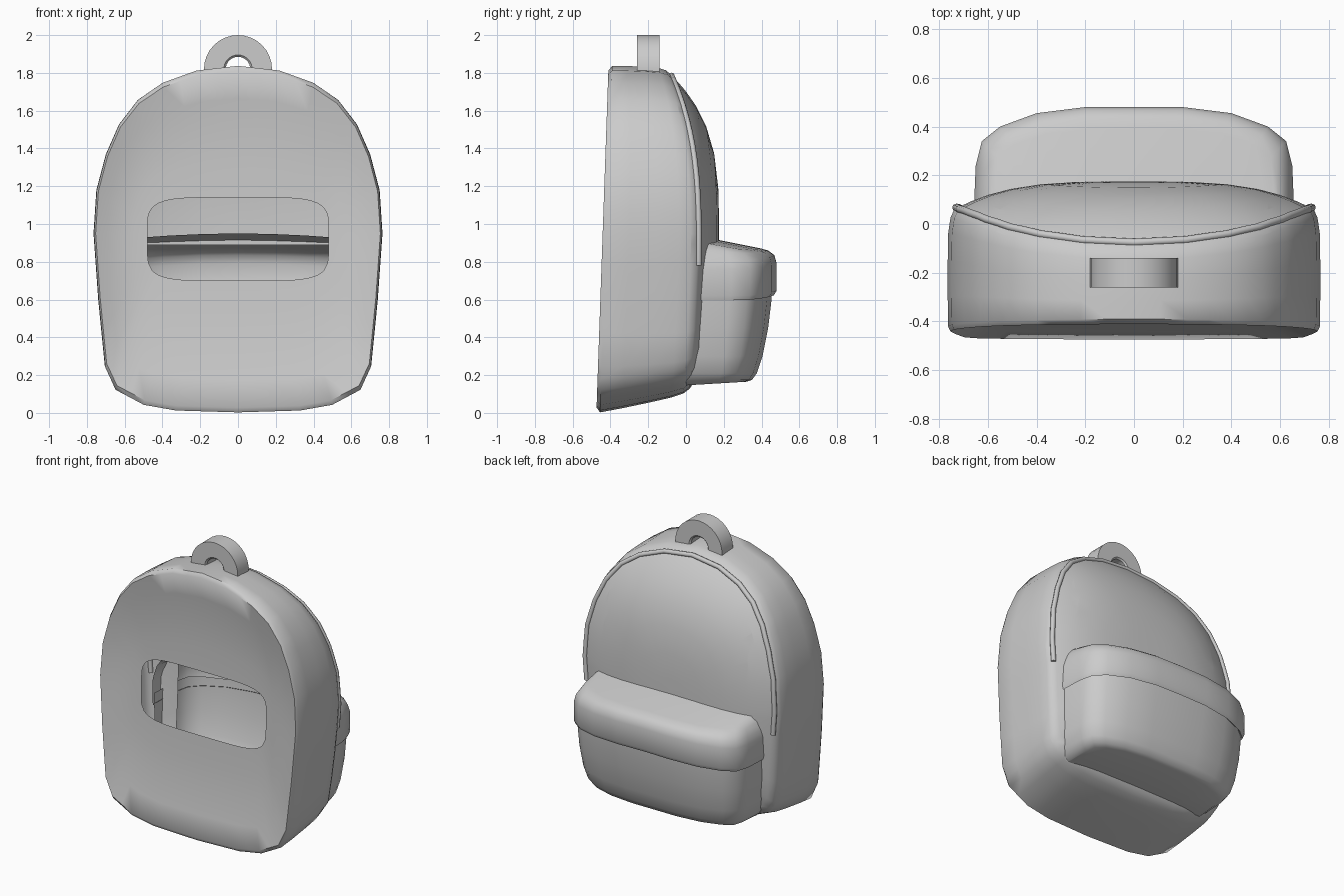
import bpy, bmesh, math
from mathutils import Vector

if "Cube" in bpy.data.objects:
    bpy.data.objects.remove(bpy.data.objects["Cube"])

grey = bpy.data.materials.new("plain grey")
grey.use_nodes = True
COLOUR = (0.6, 0.6, 0.6, 1)
grey.diffuse_color = COLOUR
grey.node_tree.nodes["Principled BSDF"].inputs["Base Color"].default_value = COLOUR


def finish(name, bm, angle=40):
    bmesh.ops.remove_doubles(bm, verts=bm.verts, dist=0.0005)
    bmesh.ops.recalc_face_normals(bm, faces=bm.faces)
    mesh = bpy.data.meshes.new(name)
    bm.to_mesh(mesh)
    bm.free()
    mesh.materials.append(grey)
    obj = bpy.data.objects.new(name, mesh)
    bpy.context.collection.objects.link(obj)
    bpy.ops.object.select_all(action='DESELECT')
    obj.select_set(True)
    bpy.context.view_layer.objects.active = obj
    bpy.ops.object.shade_smooth_by_angle(angle=math.radians(angle))
    return obj


def loft(bm, rings, closed):
    """Join successive rows of points with quads; returns the faces."""
    rows = [[bm.verts.new(p) for p in ring] for ring in rings]
    faces = []
    for a, b in zip(rows, rows[1:]):
        n = len(a)
        for i in range(n if closed else n - 1):
            j = (i + 1) % n
            faces.append(bm.faces.new((a[i], a[j], b[j], b[i])))
    return faces


# Half outline of the bag, bottom to top, mirrored and split at midpoints
half = [(0, 0), (.33, .01), (.5, .04), (.65, .12), (.705, .24), (.74, .6),
        (.765, .95), (.75, 1.18), (.7, 1.37), (.63, 1.53), (.53, 1.66),
        (.4, 1.75), (.22, 1.815), (0, 1.84)]
corners = half + [(-x, z) for x, z in half[-2:0:-1]]
outline = []
for (x, z), (x2, z2) in zip(corners, corners[1:] + corners[:1]):
    outline += [(x, z), ((x + x2) / 2, (z + z2) / 2)]
MID = 0.92


def back_y(z):
    return -0.48 + 0.035 * z


def front_y(z):
    if z < 0.8:
        return 0.02 + 0.05 * z
    return 0.06 - 0.14 * ((z - 0.8) / 1.03) ** 3


def hole_point(x, z):
    u, v = x / 0.76, (z - MID) / MID
    r = (abs(u) ** 5 + abs(v) ** 5) ** -0.2
    return 0.48 * u * r, MID + 0.22 * v * r


def back_ring(t, dy=0):
    ring = []
    for x, z in outline:
        hx, hz = hole_point(x, z)
        px, pz = hx + (x - hx) * t, hz + (z - hz) * t
        ring.append((px, back_y(pz) + 0.07 * (1 - t ** 2) + dy, pz))
    return ring


def lifted(x, z, s):
    """Slope the underside up and the top down toward the pocket side."""
    return z + 0.10 * s * max(0, (0.35 - z) / 0.35) - 0.015 * s * max(0, z - 0.92)


def side_ring(s, scale, dy=0):
    ring = []
    for x, z in outline:
        px, pz = x * scale, MID + (z - MID) * scale
        y0, y1 = back_y(z) + 0.025, front_y(z)
        ring.append((px, y0 + (y1 - y0) * s + dy, lifted(x, pz, s)))
    return ring


def face_ring(t):
    ring = []
    for x, z in outline:
        y = front_y(z)
        z2 = lifted(x, z, 1)
        ring.append((x * t, y + (0.175 - y) * (1 - (t / 0.965) ** 3.5),
                     MID + (z2 - MID) * t))
    return ring


# Bag shell: dished back panel with a slot, side wall, bulging face
bm = bmesh.new()
rings = [back_ring(t) for t in (0, .25, .5, .75, .96)]
rings += [side_ring(s, k) for s, k in
          ((0, .997), (.25, 1), (.55, 1), (.8, .997), (.93, .985))]
loft(bm, rings, True)
face = loft(bm, [side_ring(.93, .985)] +
            [face_ring(t) for t in (.965, .93, .87, .78, .66, .5, .3, .12, .001)], True)
# Opening from the bag into the pocket
geom = list({e for f in face for e in (*f.verts, *f.edges)}) + face
for co, no in (((0, 0, .89), (0, 0, 1)), ((0, 0, .24), (0, 0, 1)),
               ((.55, 0, 0), (1, 0, 0)), ((-.55, 0, 0), (1, 0, 0))):
    geom = bmesh.ops.bisect_plane(bm, geom=geom, plane_co=co, plane_no=no)["geom"]
cut = []
for f in bm.faces:
    c = f.calc_center_median()
    if c.y > 0 and abs(c.x) < .55 and .24 < c.z < .89:
        cut.append(f)
bmesh.ops.delete(bm, geom=cut, context='FACES')
finish("bag_body", bm, 50)

# Piping arch around the upper face
path = []
for x, z in outline:
    if z > 0.75:
        path.append((x * .955, front_y(z) + .008, MID + (lifted(x, z, 1) - MID) * .955))
bm = bmesh.new()
tubes = []
for i, p in enumerate(path):
    a, b = Vector(path[max(i - 1, 0)]), Vector(path[min(i + 1, len(path) - 1)])
    tangent = (b - a).normalized()
    side = tangent.cross(Vector((0, 1, 0))).normalized()
    up = side.cross(tangent)
    tubes.append([Vector(p) + .016 * (side * math.cos(k * math.pi / 4) + up * math.sin(k * math.pi / 4))
                  for k in range(8)])
for f in (tubes[0], tubes[-1]):
    bm.faces.new([bm.verts.new(p) for p in f])
loft(bm, tubes, True)
finish("piping", bm, 60)

# Pocket and flap share one plan curve
plan_half = [(0, .48), (.2, .48), (.4, .455), (.55, .40), (.625, .34), (.65, .24), (.66, .0)]
plan = [(-x, y) for x, y in plan_half[:0:-1]] + plan_half


def pocket_ring(z, k, front, slope=0, arch=0.03, flat=False):
    ring = []
    for x, y in plan:
        py = y * front / .48
        if flat:
            py = 0
        ring.append((x * k, py, z + slope * (front - py) - arch * (x / .66) ** 2))
    return ring


def build_pocket(name, levels, end, arch):
    bm = bmesh.new()
    rows = [pocket_ring(*lv, arch=arch) for lv in levels]
    rows.append(pocket_ring(*end, arch=arch, flat=True))
    loft(bm, rows, False)
    finish(name, bm, 45)


build_pocket("pocket", [(.68, .98, .457), (.6, .98, .453), (.45, .97, .435), (.3, .945, .405),
                        (.21, .91, .375), (.175, .87, .35), (.165, .82, .32, -.06)],
             (.165, .82, .32, -.06), 0)
build_pocket("pocket_flap", [(.64, .975, .45), (.625, .99, .465), (.65, 1, .48), (.79, 1, .48),
                             (.835, .985, .468), (.86, .95, .435, .1), (.872, .9, .39, .2)],
             (.872, .9, .39, .2), .03)

# Carry loop: half ring with short legs
bm = bmesh.new()
loop = []
angles = [math.pi * i / 16 for i in range(17)]
section = [(.18, -.26), (.18, -.14), (.075, -.14), (.065, -.15), (.065, -.25), (.075, -.26)]
for a in angles:
    loop.append([(r * math.cos(a), y, 1.82 + r * math.sin(a)) for r, y in section])
for first, at in ((True, 0), (False, -1)):
    leg = [(x, y, 1.79) for x, y, z in loop[at]]
    loop.insert(0, leg) if first else loop.append(leg)
loft(bm, loop, True)
finish("carry_loop", bm, 40)
